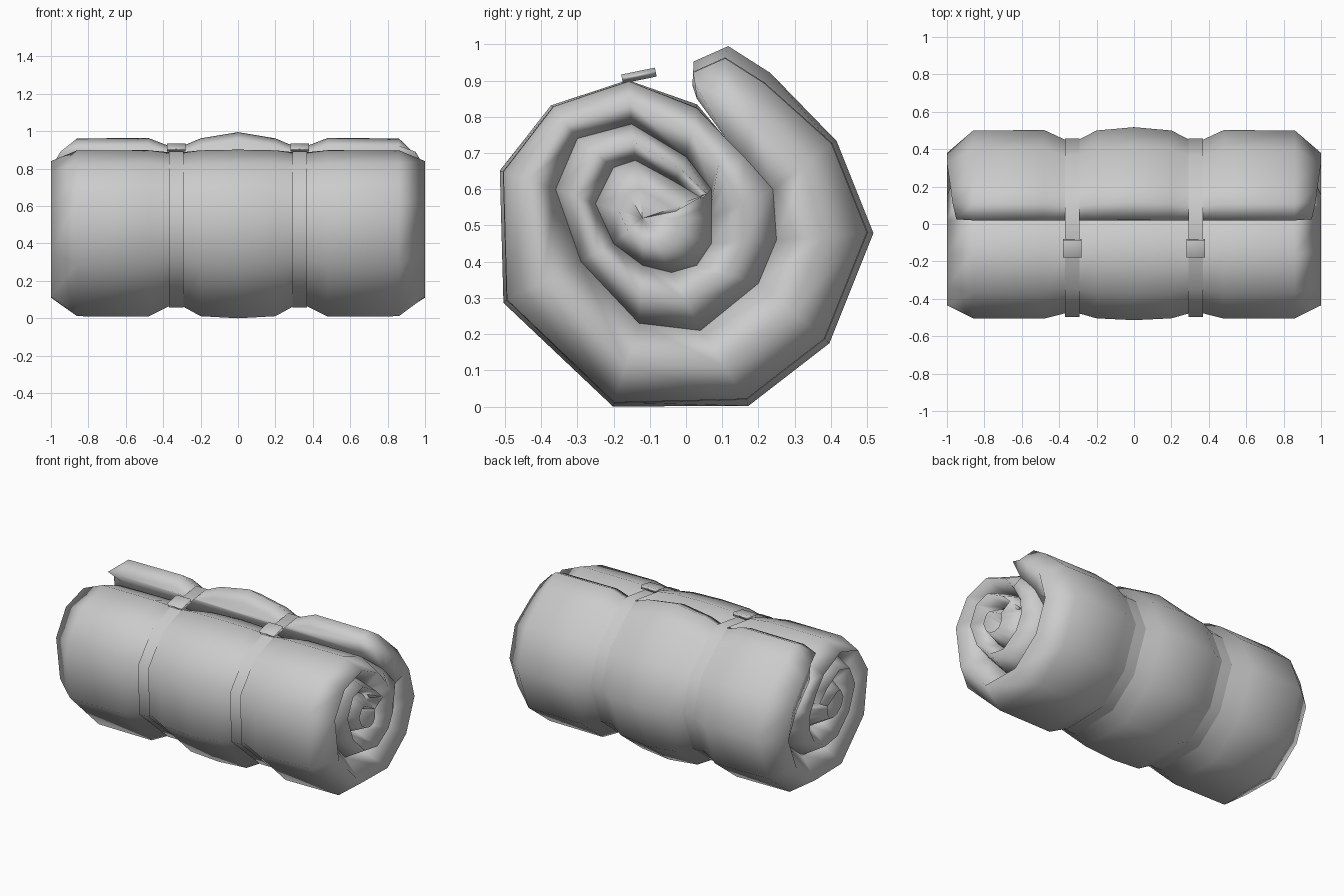
import bpy, bmesh
from mathutils import Vector

if "Cube" in bpy.data.objects:
    bpy.data.objects.remove(bpy.data.objects["Cube"], do_unlink=True)

grey = bpy.data.materials.new("light grey fabric")
grey.use_nodes = True
COLOUR = (0.6, 0.6, 0.6, 1)
grey.diffuse_color = COLOUR
grey.node_tree.nodes["Principled BSDF"].inputs["Base Color"].default_value = COLOUR


def add_object(name, bm):
    """Smooth-shaded object from a bmesh."""
    bmesh.ops.recalc_face_normals(bm, faces=bm.faces)
    for face in bm.faces:
        face.smooth = True
    mesh = bpy.data.meshes.new(name)
    bm.to_mesh(mesh)
    bm.free()
    mesh.materials.append(grey)
    obj = bpy.data.objects.new(name, mesh)
    bpy.context.scene.collection.objects.link(obj)
    return obj


# Outer skin of the roll (y, z), from the flap tip around and under the flap
skin = [(.02, .93), (.11, .97), (.22, .90), (.41, .73), (.51, .48), (.39, .18),
        (.17, .01), (-.20, 0), (-.50, .29), (-.51, .65), (-.37, .83),
        (-.16, .90), (.03, .83)]
# Groove spiralling inward between the padded layers
groove = [(.03, .85), (.11, .74), (.16, .69), (.24, .60), (.25, .46), (.20, .34),
          (.04, .21), (-.13, .23), (-.29, .40), (-.36, .60), (-.30, .74),
          (-.15, .78), (0, .69), (.07, .60)]
# Edge of the innermost coil, which closes on a sunken centre
heart = [(.07, .56), (.07, .52), (.07, .45), (.03, .39), (-.04, .37), (-.12, .39),
         (-.20, .45), (-.25, .56), (-.20, .66), (-.14, .68), (-.03, .62), (.045, .575)]
eye = [(-.12, .52)] * (len(heart) + 1)

outer = skin + groove[1:] + heart + heart[:1]
inner = groove + heart + eye

# How far out along x each edge lies: shallow where flap and roll merge
GROOVE_X = .86
inner_x = [GROOVE_X] + [.96] * 3 + [GROOVE_X] * (len(groove) + len(heart) - 4)
outer_x = [GROOVE_X] * len(skin) + inner_x[1:] + [GROOVE_X]
inner_x += [.76] * len(eye)
tip_x = [.95, .97, .98]

# Tightness of the roll along its length, symmetric about the middle
half = [(0, 1.015), (.20, .98), (.29, .89), (.37, .885), (.48, .985), (GROOVE_X, .98)]
stations = [(-x, s) for x, s in reversed(half[1:])] + half
CINCH = .885


def squeeze(i, s):
    """Outer point i pulled toward the axis by factor s."""
    y, z = outer[i]
    if i >= len(skin):
        return y, z
    if i < 3 and s > 1:
        s = 1 + (s - 1) * 4
    side = 1 + (s - 1) * .55 if y < 0 else s
    if z > .8 and y < 0:
        s = 1 + (s - 1) * .3
    return y * side, max(0, .55 + (z - .55) * s)


# Rolled padded sheet: one closed cross-section per spiral step
bm = bmesh.new()
rings = []
for i in range(len(outer)):
    mid = (Vector(outer[i]) + Vector(inner[i])) / 2
    end = tip_x[i] if i < len(tip_x) else 1
    loop = [(x, *squeeze(i, s)) for x, s in stations]
    loop[0] = (-outer_x[i], *loop[0][1:])
    loop[-1] = (outer_x[i], *loop[-1][1:])
    loop += [(end, *mid), (inner_x[i], *inner[i]), (-inner_x[i], *inner[i]), (-end, *mid)]
    rings.append([bm.verts.new(p) for p in loop])
for a, b in zip(rings, rings[1:]):
    for j in range(len(a)):
        k = (j + 1) % len(a)
        bm.faces.new((a[j], a[k], b[k], b[j]))
bm.faces.new(rings[0])
bm.faces.new(rings[-1])
add_object("rolled_padding", bm)

# Straps pulled tight around the roll, bridging the flap gap, with buckles
for side, x in (("right", -.33), ("left", .33)):
    bm = bmesh.new()
    pairs = []
    for i in range(1, len(skin) - 1):
        y, z = squeeze(i, CINCH)
        y *= 1.04 if y < -.4 else 1.01
        z = .5 + (z - .5) * 1.012
        pairs.append([bm.verts.new((x + w, y, z)) for w in (-.038, .038)])
    for a, b in zip(pairs, pairs[1:] + pairs[:1]):
        bm.faces.new((a[0], a[1], b[1], b[0]))
    add_object(side + "_strap", bm)

    bm = bmesh.new()
    bmesh.ops.create_cube(bm, size=1)
    buckle = add_object(side + "_buckle", bm)
    buckle.scale = (.10, .095, .025)
    buckle.rotation_euler.x = .2
    buckle.location = (x, -.13, .914)
